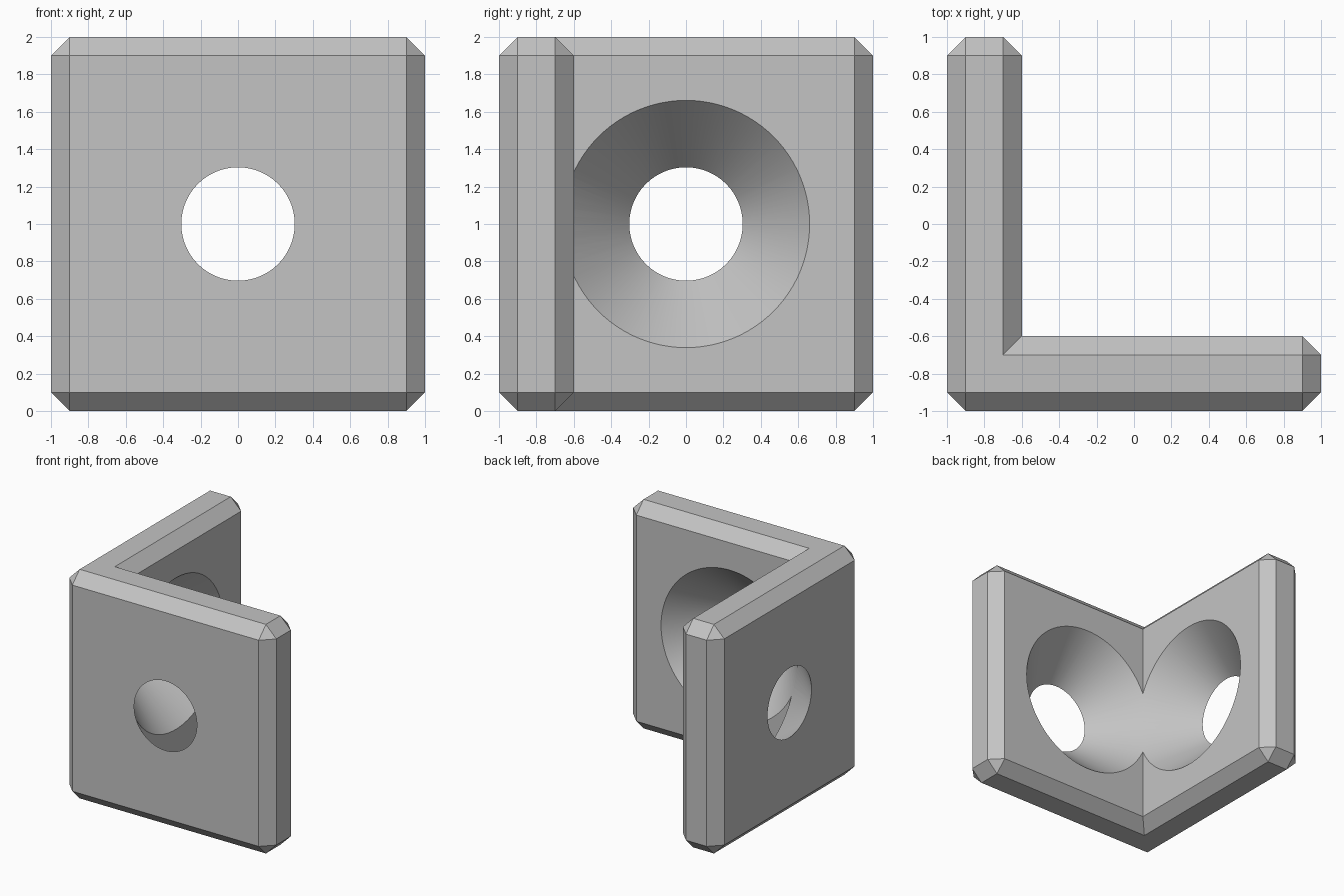
import bpy, bmesh, math
from mathutils import Matrix, Vector

cube = bpy.data.objects.get("Cube")
if cube:
    bpy.data.objects.remove(cube, do_unlink=True)

SIZE, INNER, CHAMFER = 1.0, -0.6, 0.1
HOLE_R, SINK_R = 0.303, 0.661

grey = bpy.data.materials.new("plain grey")
grey.use_nodes = True
grey.diffuse_color = (0.55, 0.55, 0.55, 1)
grey.node_tree.nodes["Principled BSDF"].inputs["Base Color"].default_value = grey.diffuse_color


def make_object(name, bm):
    bmesh.ops.recalc_face_normals(bm, faces=bm.faces)
    mesh = bpy.data.meshes.new(name)
    bm.to_mesh(mesh)
    bm.free()
    mesh.materials.append(grey)
    obj = bpy.data.objects.new(name, mesh)
    bpy.context.collection.objects.link(obj)
    return obj


# L-shaped body, extruded upward, chamfered everywhere but the inner corner
bm = bmesh.new()
outline = [(-SIZE, -SIZE), (SIZE, -SIZE), (SIZE, INNER),
           (INNER, INNER), (INNER, SIZE), (-SIZE, SIZE)]
base = bm.faces.new([bm.verts.new((x, y, 0)) for x, y in outline])
extruded = bmesh.ops.extrude_face_region(bm, geom=[base], use_keep_orig=True)
bmesh.ops.translate(bm, vec=(0, 0, 2 * SIZE),
                    verts=[v for v in extruded["geom"] if isinstance(v, bmesh.types.BMVert)])
bmesh.ops.recalc_face_normals(bm, faces=bm.faces)
inner_axis = Vector((INNER, INNER))
edges = [e for e in bm.edges
         if not all((v.co.xy - inner_axis).length < 0.01 for v in e.verts)]
bmesh.ops.bevel(bm, geom=edges, offset=CHAMFER, offset_type='OFFSET',
                segments=1, profile=0.5, affect='EDGES', clamp_overlap=False)
bracket = make_object("corner_bracket", bm)


# Countersunk hole cutter: a cone widening toward the inside of the plate
def hole_cutter(name, rotation):
    slope = (SINK_R - HOLE_R) / (INNER + SIZE)
    start, end = -SIZE - 0.1, INNER + 0.001
    bm = bmesh.new()
    bmesh.ops.create_cone(bm, cap_ends=True, segments=96, depth=end - start,
                          radius1=HOLE_R - 0.1 * slope, radius2=SINK_R + 0.001 * slope)
    place = Matrix.Translation((0, 0, SIZE)) @ rotation @ Matrix.Translation((0, 0, (start + end) / 2))
    bmesh.ops.transform(bm, matrix=place, verts=bm.verts)
    cutter = make_object(name, bm)
    cutter.hide_render = True
    return cutter


cutters = [hole_cutter("side_hole_cutter", Matrix.Rotation(math.pi / 2, 4, 'Y')),
           hole_cutter("front_hole_cutter", Matrix.Rotation(-math.pi / 2, 4, 'X'))]

bpy.ops.object.select_all(action='DESELECT')
bracket.select_set(True)
bpy.context.view_layer.objects.active = bracket
for cutter in cutters:
    mod = bracket.modifiers.new(cutter.name, 'BOOLEAN')
    mod.operation = 'DIFFERENCE'
    mod.solver = 'EXACT'
    mod.object = cutter
    bpy.ops.object.modifier_apply(modifier=mod.name)
    bpy.data.objects.remove(cutter, do_unlink=True)

# Smooth hole walls, crisp chamfers
bpy.ops.object.shade_smooth_by_angle(angle=math.radians(25))
